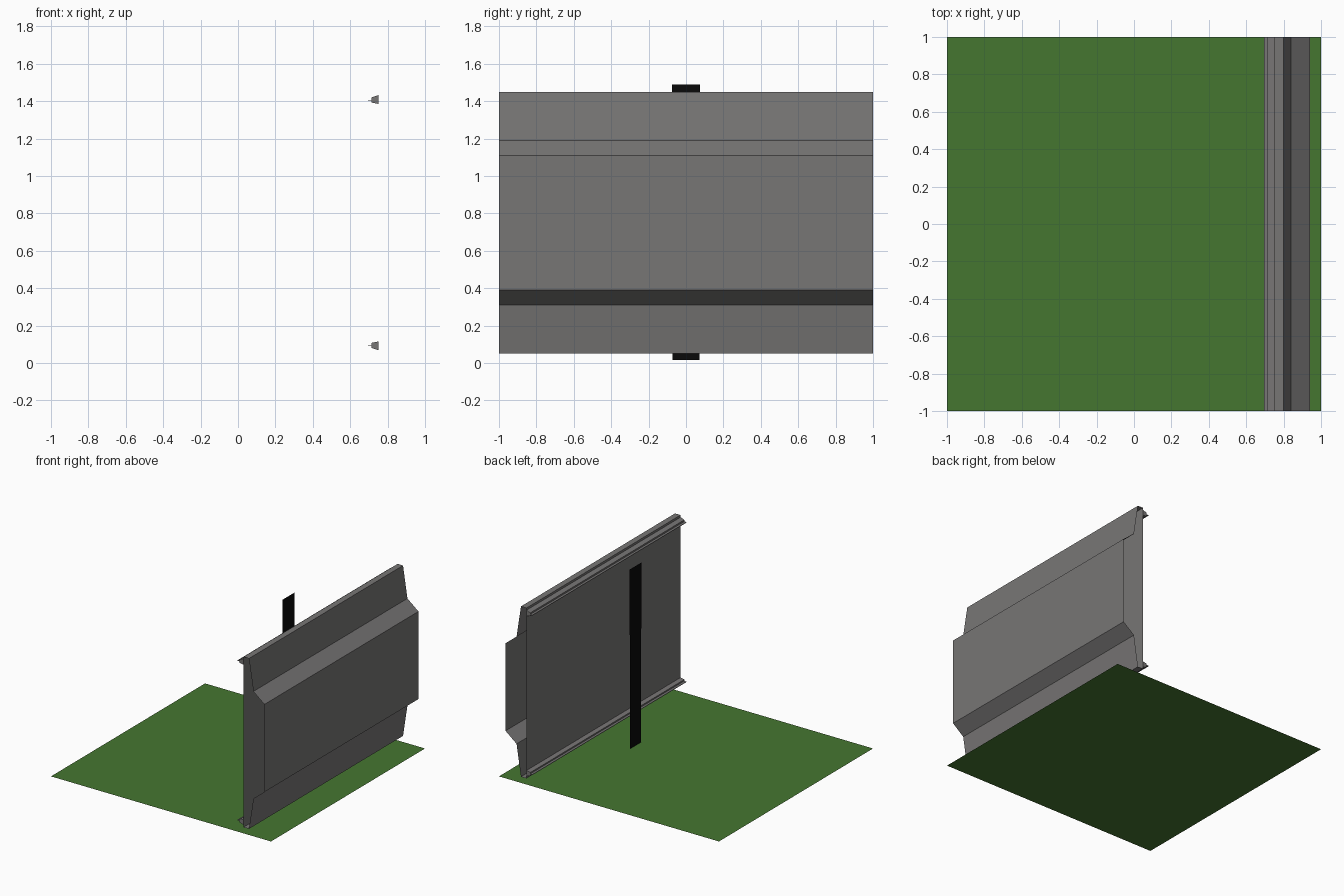
import bpy, bmesh

if "Cube" in bpy.data.objects:
    bpy.data.objects.remove(bpy.data.objects["Cube"])


def material(name, color):
    m = bpy.data.materials.new(name)
    m.diffuse_color = (*color, 1)
    m.use_nodes = True
    m.node_tree.nodes["Principled BSDF"].inputs["Base Color"].default_value = m.diffuse_color
    return m


GREEN = material("grass green", (0.06, 0.18, 0.03))
GREY = material("panel grey", (0.185, 0.18, 0.178))
BLACK = material("post black", (0.003, 0.003, 0.003))


def finish(name, bm, mat):
    me = bpy.data.meshes.new(name)
    bm.to_mesh(me)
    bm.free()
    me.materials.append(mat)
    ob = bpy.data.objects.new(name, me)
    bpy.context.collection.objects.link(ob)
    return ob


def sweep(name, pts, mat, closed=True, caps=False):
    """Extrude a clockwise (x, z) profile along the full y length."""
    bm = bmesh.new()
    front = [bm.verts.new((x, -1, z)) for x, z in pts]
    back = [bm.verts.new((x, 1, z)) for x, z in pts]
    n = len(pts)
    for i in range(n if closed else n - 1):
        j = (i + 1) % n
        bm.faces.new((front[i], front[j], back[j], back[i]))
    if caps:
        bm.faces.new(front[::-1])
        bm.faces.new(back)
    return finish(name, bm, mat)


def sheet(name, corners, mat):
    bm = bmesh.new()
    bm.faces.new([bm.verts.new(c) for c in corners])
    return finish(name, bm, mat)


def flip(pts):
    """Mirror a profile about the panel's mid height, keeping its winding."""
    return [(x, 1.5 - z) for x, z in reversed(pts)]


# grass base
sheet("grass_base", [(-1, -1, 0), (1, -1, 0), (1, 1, 0), (-1, 1, 0)], GREEN)

# hollow panel with open ends
upper = [(0.75, 1.45), (0.80, 1.45), (0.84, 1.19), (0.94, 1.11)]
sweep("barrier_panel", upper + flip(upper), GREY)

# small capped rails with a thin fin on the back of the panel
rail = [(0.75, 1.385), (0.715, 1.392), (0.715, 1.403), (0.695, 1.403),
        (0.695, 1.407), (0.715, 1.407), (0.715, 1.42), (0.75, 1.432)]
sweep("top_rail", rail, GREY, closed=False, caps=True)
sweep("bottom_rail", flip(rail), GREY, closed=False, caps=True)

# flat upright strip behind the panel, slightly wider at the top
for name, w, z0, z1 in (("lower_strip", 0.071, 0.015, 0.95),
                        ("upper_strip", 0.076, 0.95, 1.49)):
    sheet(name, [(0.46, -w, z0), (0.46, -w, z1),
                 (0.46, w, z1), (0.46, w, z0)], BLACK)
